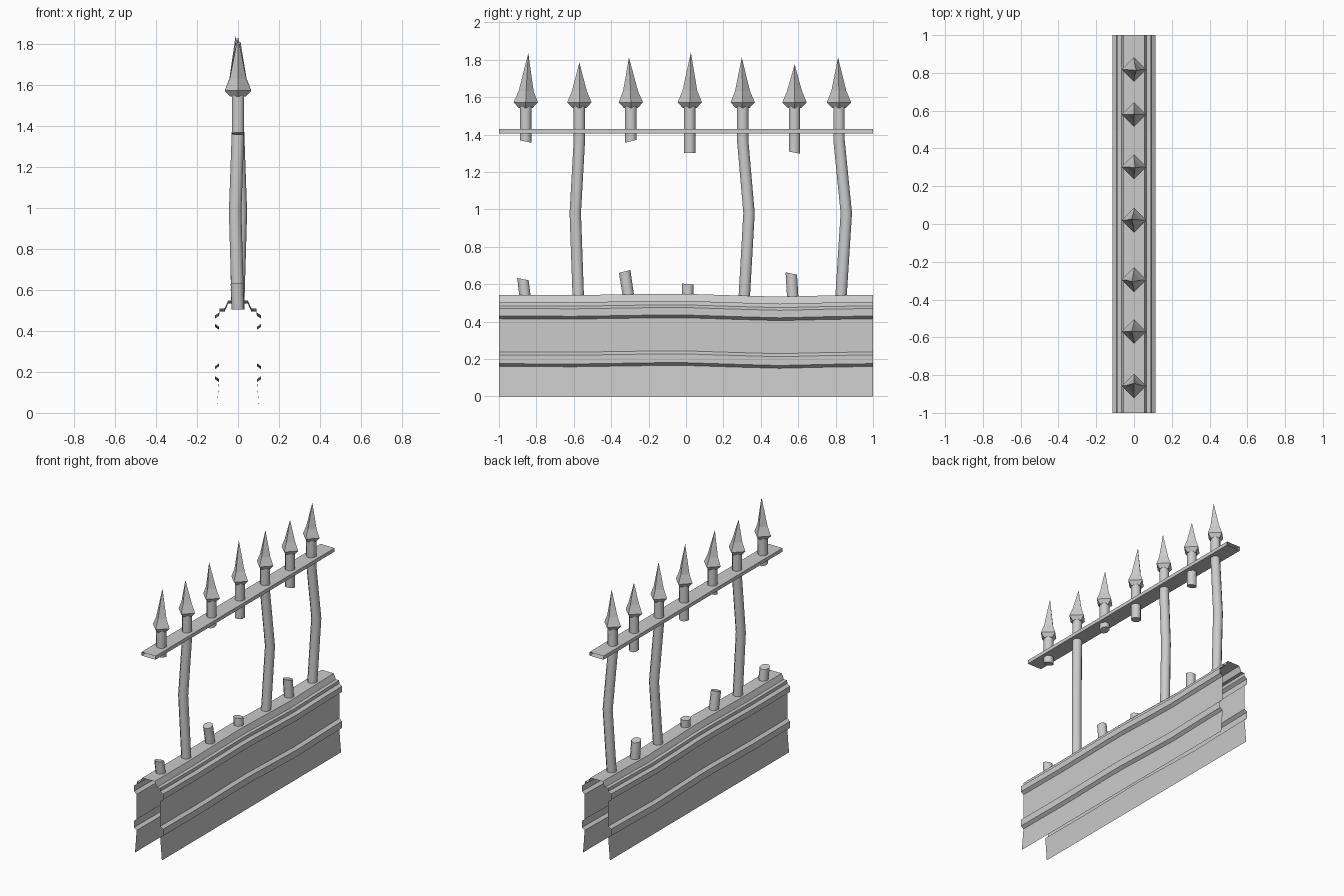
import bpy, bmesh
from math import cos, sin, pi, radians

if "Cube" in bpy.data.objects:
    bpy.data.objects.remove(bpy.data.objects["Cube"])


def finish(bm, name, smooth=False):
    bmesh.ops.recalc_face_normals(bm, faces=bm.faces)
    me = bpy.data.meshes.new(name)
    bm.to_mesh(me)
    bm.free()
    ob = bpy.data.objects.new(name, me)
    bpy.context.collection.objects.link(ob)
    if smooth:
        bpy.ops.object.select_all(action='DESELECT')
        ob.select_set(True)
        bpy.context.view_layer.objects.active = ob
        bpy.ops.object.shade_smooth_by_angle(angle=radians(50))
    return ob


def loft(bm, rings, closed=True, caps=True):
    rows = [[bm.verts.new(p) for p in r] for r in rings]
    n = len(rows[0])
    for a, b in zip(rows, rows[1:]):
        for i in range(n if closed else n - 1):
            j = (i + 1) % n
            bm.faces.new((a[i], a[j], b[j], b[i]))
    if caps:
        bm.faces.new(rows[0])
        bm.faces.new(rows[-1])
    return rows


def bar(name, path, tilts=(0, 0), r=0.033, n=8):
    # round bar through centre points, with sloped (broken) end cuts
    bm = bmesh.new()
    slopes = [tilts[0]] + [0] * (len(path) - 2) + [tilts[1]]
    loft(bm, [[(x + r * cos(2 * pi * (i + .5) / n), y + r * sin(2 * pi * (i + .5) / n),
                z + s * r * sin(2 * pi * (i + .5) / n)) for i in range(n)]
              for (x, y, z), s in zip(path, slopes)])
    return finish(bm, name, True)


def spearhead(name, x, y, tip):
    # four-sided finial
    bm = bmesh.new()
    tx, ty, tz = tip
    levels = [(0.038, 1.543, 0), (0.065, 1.572, 0), (0.04, 1.632, 0.15)]
    rings = [[(x + (tx - x) * f + r * cos(k * pi / 2), y + (ty - y) * f + r * sin(k * pi / 2), z)
              for k in range(4)] for r, z, f in levels]
    rows = loft(bm, rings, caps=False)
    bm.faces.new(rows[0])
    t = bm.verts.new(tip)
    for i in range(4):
        bm.faces.new((rows[-1][i], rows[-1][(i + 1) % 4], t))
    return finish(bm, name)


# wall: open mirrored profile, swept along y with a slight sag
half = [(0.105, 0), (0.092, 0.160), (0.113, 0.175), (0.113, 0.222), (0.092, 0.238),
        (0.092, 0.415), (0.113, 0.430), (0.113, 0.470), (0.092, 0.484),
        (0.09, 0.505), (0.065, 0.505), (0.048, 0.543)]
profile = half + [(-x, z) for x, z in reversed(half)]
sag = [(-1, 0), (-0.6, -0.002), (-0.15, 0.005), (0, 0.005), (0.25, -0.003),
       (0.5, -0.01), (0.75, -0.004), (1, 0)]
bm = bmesh.new()
loft(bm, [[(x, y, z + (d if z > 0 else 0)) for x, z in profile] for y, d in sag],
     closed=False, caps=False)
finish(bm, "wall")

# top rail: open-ended box tube
bm = bmesh.new()
loft(bm, [[(-0.055, y, 1.405), (0.055, y, 1.405), (0.055, y, 1.43), (-0.055, y, 1.43)]
          for y in (-1, 1)], caps=False)
finish(bm, "top_rail")

# whole, bent posts: base y, bend (x, y), top y
for i, (yb, bx, by, yt) in enumerate([(-0.575, -0.014, -0.592, -0.57),
                                      (0.31, 0.014, 0.337, 0.303),
                                      (0.827, 0.012, 0.857, 0.818)]):
    bar(f"post_{i}", [(0, yb, 0.505), (bx, by, 0.98), (0, yt, 1.37), (0, yt, 1.55)])

# broken posts: hanging piece and stump
broken = [  # hang y, hang bottom z, cut, base y, stump top y, stump top z, cut
    (-0.857, 1.362, -0.2, -0.857, -0.872, 0.627, -0.2),
    (-0.295, 1.364, 0.25, -0.303, -0.328, 0.668, 0.25),
    (0.02, 1.302, 0.0, 0.01, 0.010, 0.600, -0.1),
    (0.58, 1.303, -0.2, 0.572, 0.563, 0.657, -0.2)]
for i, (yh, zh, ch, yb, ys, zs, cs) in enumerate(broken):
    bar(f"hanging_bar_{i}", [(0, yh, zh), (0, yh, 1.55)], (ch, 0))
    bar(f"stump_{i}", [(0, yb, 0.505), (-0.005, ys, zs)], (0, cs))

# spearheads on every bar
heads = [(-0.857, (0, -0.843, 1.835)), (-0.57, (-0.012, -0.57, 1.785)),
         (-0.295, (-0.012, -0.305, 1.812)), (0.02, (-0.012, 0.026, 1.84)),
         (0.303, (0.006, 0.298, 1.812)), (0.58, (0, 0.581, 1.775)),
         (0.818, (0.012, 0.813, 1.812))]
for i, (y, tip) in enumerate(heads):
    spearhead(f"spearhead_{i}", 0, y, tip)
